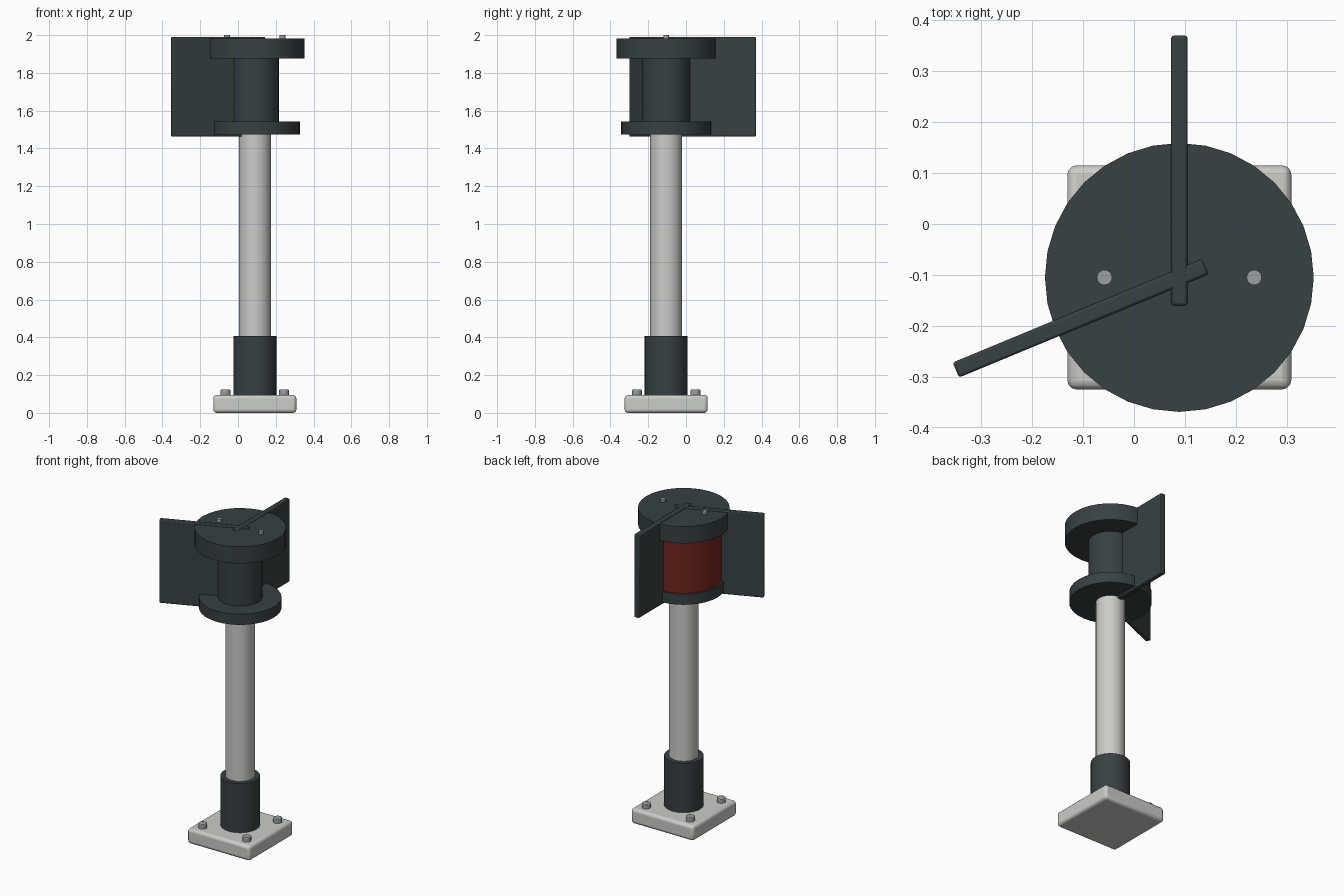
import bpy, bmesh
from math import radians, cos, sin

if "Cube" in bpy.data.objects:
    bpy.data.objects.remove(bpy.data.objects["Cube"])

CX, CY = 0.089, -0.105   # axis of the post


def material(name, rgb):
    m = bpy.data.materials.new(name)
    m.diffuse_color = (*rgb, 1)
    m.use_nodes = True
    m.node_tree.nodes["Principled BSDF"].inputs["Base Color"].default_value = m.diffuse_color
    return m


DARK = material("dark_slate", (0.038, 0.052, 0.056))
LIGHT = material("light_grey", (0.6, 0.61, 0.58))
STEEL = material("bolt_grey", (0.32, 0.35, 0.35))
RED = material("signal_red", (0.17, 0.018, 0.012))


def finish(obj, name, mat, bevel=0, segments=2):
    obj.name = name
    obj.data.materials.append(mat)
    if bevel:
        b = obj.modifiers.new("Bevel", 'BEVEL')
        b.width, b.segments = bevel, segments
        b.limit_method = 'ANGLE'
    bpy.ops.object.shade_smooth_by_angle(angle=radians(35))
    return obj


def cylinder(name, r, z0, z1, mat, dx=0, dy=0, sides=32, bevel=0):
    bpy.ops.mesh.primitive_cylinder_add(
        vertices=sides, radius=r, depth=z1 - z0,
        location=(CX + dx, CY + dy, (z0 + z1) / 2))
    return finish(bpy.context.object, name, mat, bevel)


def box(name, size, loc, mat, angle=0, bevel=0, segments=2):
    bpy.ops.mesh.primitive_cube_add(size=1, location=loc, rotation=(0, 0, angle))
    obj = bpy.context.object
    obj.scale = size
    bpy.ops.object.transform_apply(location=False, rotation=False, scale=True)
    return finish(obj, name, mat, bevel, segments)


def sector(name, r, a0, a1, z0, z1, mat, steps=14):
    bm = bmesh.new()
    pts = [(0, 0)] + [(r * cos(a0 + (a1 - a0) * i / steps),
                       r * sin(a0 + (a1 - a0) * i / steps)) for i in range(steps + 1)]
    face = bm.faces.new([bm.verts.new((x, y, z0)) for x, y in pts])
    top = bmesh.ops.extrude_face_region(bm, geom=[face])["geom"]
    bmesh.ops.translate(bm, vec=(0, 0, z1 - z0),
                        verts=[v for v in top if isinstance(v, bmesh.types.BMVert)])
    bmesh.ops.recalc_face_normals(bm, faces=bm.faces)
    me = bpy.data.meshes.new(name)
    bm.to_mesh(me)
    bm.free()
    obj = bpy.data.objects.new(name, me)
    obj.location = (CX, CY, 0)
    bpy.context.collection.objects.link(obj)
    bpy.ops.object.select_all(action='DESELECT')
    obj.select_set(True)
    bpy.context.view_layer.objects.active = obj
    return finish(obj, name, mat)


# Base plate with four bolts
box("base_plate", (0.44, 0.44, 0.095), (CX, CY, 0.0475), LIGHT, bevel=0.018, segments=3)
for sx in (-1, 1):
    for sy in (-1, 1):
        cylinder("base_bolt", 0.026, 0.085, 0.123, STEEL,
                 sx * 0.155, sy * 0.155, 16, bevel=0.004)

# Post and its sleeve
cylinder("sleeve", 0.114, 0.09, 0.408, DARK)
cylinder("post", 0.085, 0.09, 1.48, LIGHT)

# Lamp head: lower disc, core, cap
cylinder("lower_disc", 0.238, 1.474, 1.542, DARK)
cylinder("lamp_core", 0.128, 1.53, 1.885, DARK)
cylinder("upper_cap", 0.264, 1.876, 1.983, DARK)

# Red lens filling the wedge between the two fins
sector("red_lens", 0.228, radians(90), radians(202.5), 1.53, 1.885, RED)

# Two shield fins crossing at the axis
for name, deg in (("rear_fin", 90), ("side_fin", 202.5)):
    a = radians(deg)
    box(name, (0.53, 0.032, 0.528), (CX + 0.21 * cos(a), CY + 0.21 * sin(a), 1.726),
        DARK, a, bevel=0.005)

# Cap screws
for s in (-1, 1):
    cylinder("cap_screw", 0.015, 1.97, 2.0, STEEL, s * 0.147, 0, 16)
